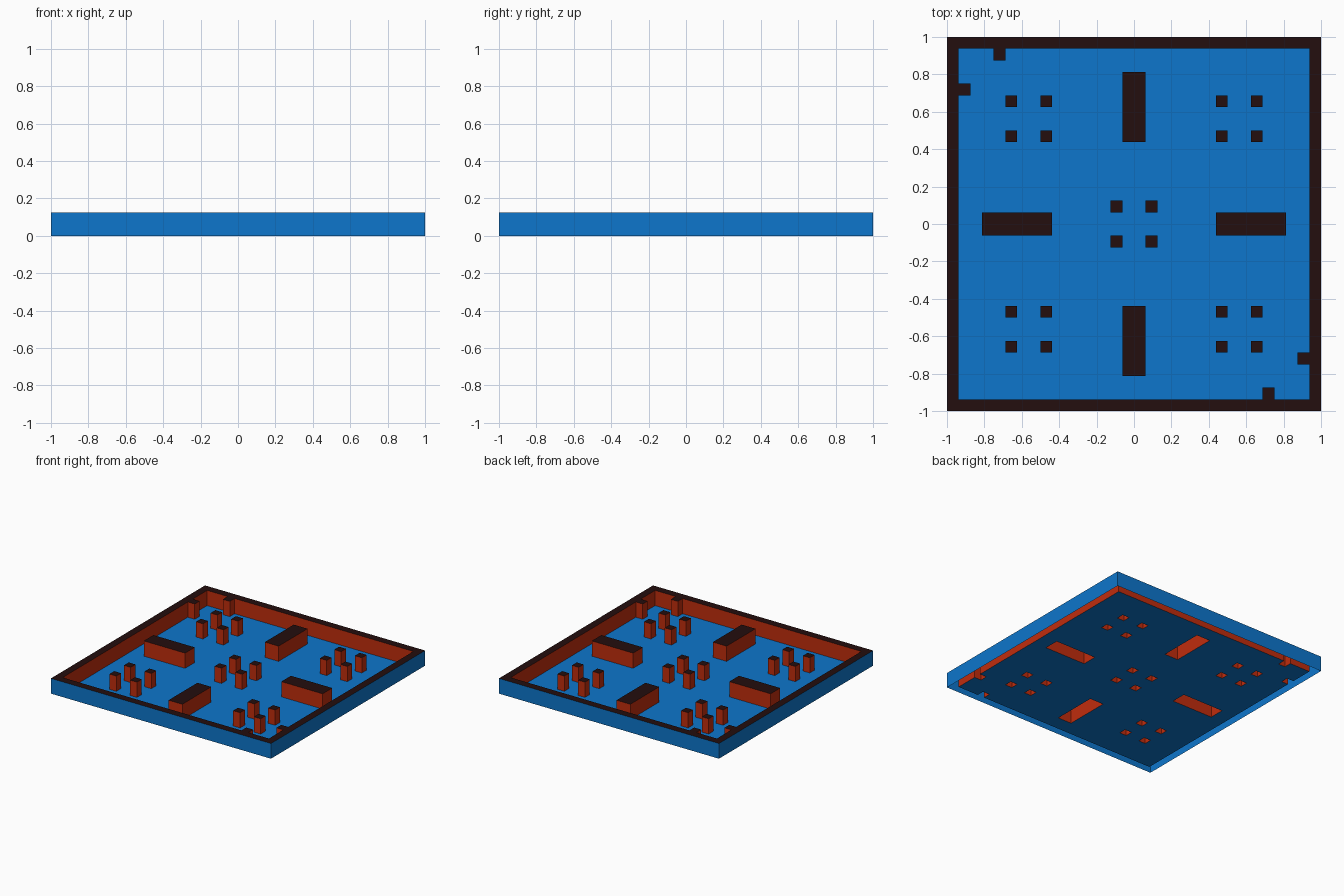
import bpy, bmesh

if "Cube" in bpy.data.objects:
    bpy.data.objects.remove(bpy.data.objects["Cube"])

U = 1 / 16          # one floor-plan cell
H = 2 * U           # wall height


def material(name, rgb):
    m = bpy.data.materials.new(name)
    m.diffuse_color = (*rgb, 1)
    m.use_nodes = True
    m.node_tree.nodes["Principled BSDF"].inputs["Base Color"].default_value = m.diffuse_color
    return m


BLUE = material("blue", (0.004, 0.181, 0.604))
RED = material("brick red", (0.527, 0.026, 0.004))
BLACK = material("dark brown black", (0.017, 0.0044, 0.0044))


def finish(name, bm, mats):
    me = bpy.data.meshes.new(name)
    bm.to_mesh(me)
    bm.free()
    for m in mats:
        me.materials.append(m)
    ob = bpy.data.objects.new(name, me)
    bpy.context.collection.objects.link(ob)
    return ob


def ribbon(name, outline, mat):
    """Upright wall following a closed outline given in cells."""
    bm = bmesh.new()
    low = [bm.verts.new((x * U, y * U, 0)) for x, y in outline]
    high = [bm.verts.new((x * U, y * U, H)) for x, y in outline]
    n = len(outline)
    for i in range(n):
        j = (i + 1) % n
        bm.faces.new((low[i], low[j], high[j], high[i]))
    return finish(name, bm, [mat])


def plate(name, z, mat, test):
    """Flat sheet made of every plan cell whose centre passes the test."""
    bm = bmesh.new()
    bmesh.ops.create_grid(bm, x_segments=32, y_segments=32, size=1)
    drop = [f for f in bm.faces
            if not test(*(c / U for c in f.calc_center_median().xy))]
    bmesh.ops.delete(bm, geom=drop, context='FACES')
    bmesh.ops.translate(bm, verts=bm.verts, vec=(0, 0, z))
    return finish(name, bm, [mat])


def block(name, cx, cy, hx, hy):
    """Red block with a dark top, open underneath."""
    bm = bmesh.new()
    bmesh.ops.create_cube(bm, size=1)
    for v in bm.verts:
        v.co = ((cx + v.co.x * 2 * hx) * U, (cy + v.co.y * 2 * hy) * U,
                (v.co.z + 0.5) * H)
    bm.normal_update()
    bmesh.ops.delete(bm, geom=[f for f in bm.faces if f.normal.z < -0.5],
                     context='FACES')
    for f in bm.faces:
        f.material_index = 1 if f.normal.z > 0.5 else 0
    return finish(name, bm, [RED, BLACK])


# Free-standing blocks: (centre x, centre y, half x, half y)
posts = [(cx + dx, cy + dy, 0.5, 0.5)
         for cx, cy in ((0, 0), (9, 9), (-9, 9), (9, -9), (-9, -9))
         for dx in (-1.5, 1.5) for dy in (-1.5, 1.5)]
bars = [(0, 10, 1, 3), (0, -10, 1, 3), (10, 0, 3, 1), (-10, 0, 3, 1)]
for p in posts:
    block("post", *p)
for b in bars:
    block("barrier", *b)

# Wall stubs joined to the rim in two opposite corners
stubs = [(s * x, s * y, 0.5, 0.5) for s in (1, -1)
         for x, y in ((-11.5, 14.5), (-14.5, 11.5))]


def covered(x, y, blocks):
    return any(abs(x - cx) < hx and abs(y - cy) < hy
               for cx, cy, hx, hy in blocks)


def on_rim(x, y):
    return max(abs(x), abs(y)) > 15 or covered(x, y, stubs)


# Outer wall, inner wall, rim top and floor
ribbon("outer_wall", [(-16, -16), (16, -16), (16, 16), (-16, 16)], BLUE)
half = [(15, 15), (-11, 15), (-11, 14), (-12, 14), (-12, 15),
        (-15, 15), (-15, 12), (-14, 12), (-14, 11), (-15, 11)]
inner = half + [(-x, -y) for x, y in half]
ribbon("inner_wall", inner[::-1], RED)
plate("rim_top", H, BLACK, on_rim)
plate("floor", 0, BLUE,
      lambda x, y: not on_rim(x, y) and not covered(x, y, posts + bars))
